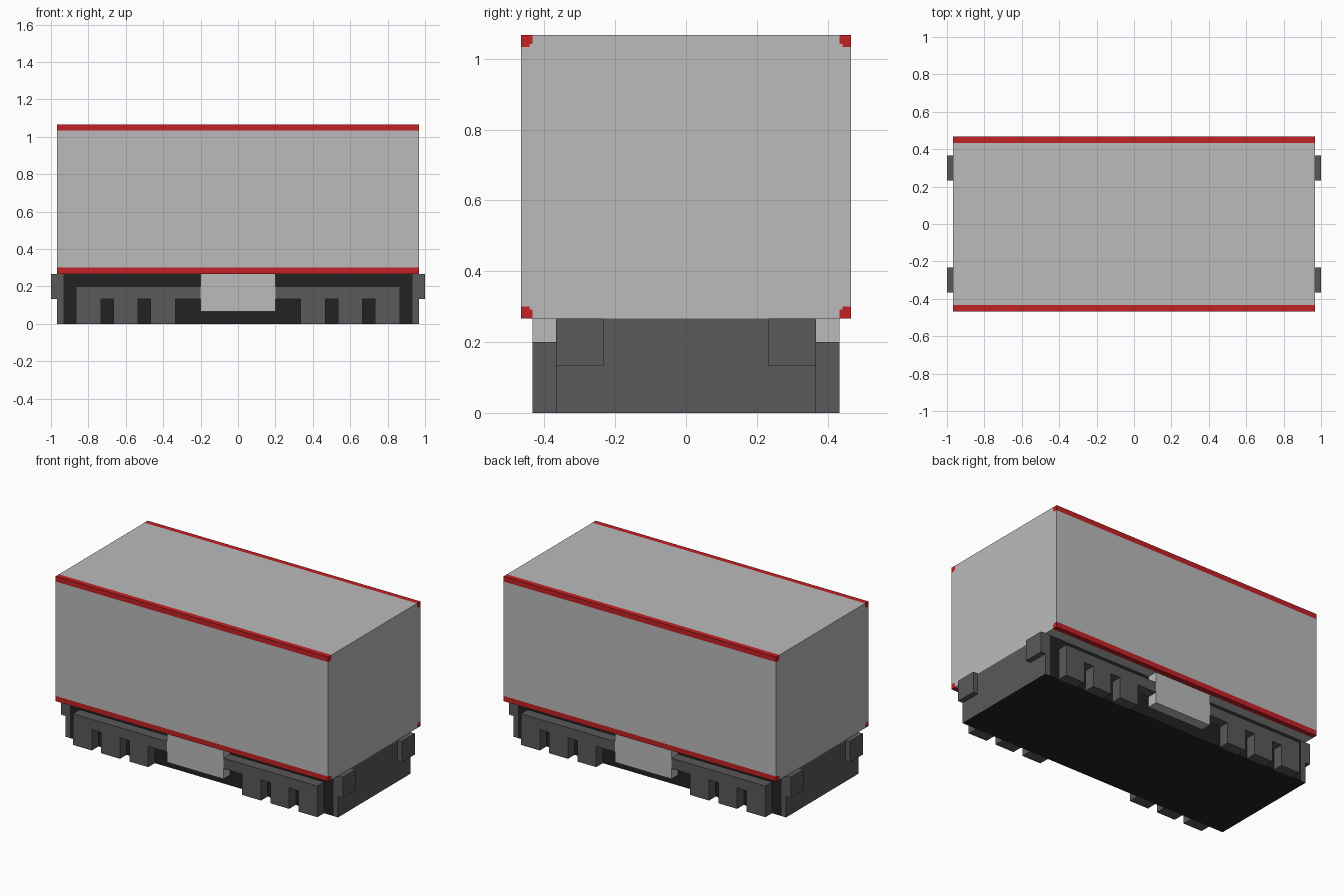
import bpy, bmesh

if "Cube" in bpy.data.objects:
    bpy.data.objects.remove(bpy.data.objects["Cube"])

V = 1 / 30  # building grid unit


def material(name, rgb):
    m = bpy.data.materials.new(name)
    m.use_nodes = True
    m.diffuse_color = (*rgb, 1)
    bsdf = next(n for n in m.node_tree.nodes if n.type == 'BSDF_PRINCIPLED')
    bsdf.inputs["Base Color"].default_value = (*rgb, 1)
    return m


light = material("light grey", (0.497, 0.497, 0.497))
red = material("red", (0.55, 0.015, 0.018))
grey = material("dark grey", (0.100, 0.100, 0.100))
black = material("black", (0.016, 0.016, 0.016))


def prism(name, profile, axis, lo, hi, mat):
    """Extrude a profile along x (profile is y, z) or y (profile is x, z)."""
    def place(p, t):
        return (t, p[0], p[1]) if axis == 'x' else (p[0], t, p[1])
    bm = bmesh.new()
    a = [bm.verts.new(place(p, lo)) for p in profile]
    b = [bm.verts.new(place(p, hi)) for p in profile]
    bm.faces.new(a)
    bm.faces.new(b)
    for i in range(len(a)):
        j = (i + 1) % len(a)
        bm.faces.new((a[i], a[j], b[j], b[i]))
    bmesh.ops.recalc_face_normals(bm, faces=bm.faces)
    mesh = bpy.data.meshes.new(name)
    bm.to_mesh(mesh)
    bm.free()
    mesh.materials.append(mat)
    ob = bpy.data.objects.new(name, mesh)
    bpy.context.collection.objects.link(ob)
    return ob


def box(name, x, y, z, mat):
    rect = [(y[0], z[0]), (y[1], z[0]), (y[1], z[1]), (y[0], z[1])]
    return prism(name, rect, 'x', x[0], x[1], mat)


# Body with stepped long edges, filled by red trim strips
W, Z0, Z1, L = 14 * V, 8 * V, 32 * V, 29 * V
S, N = V, 0.75 * V  # trim size and size at its notch
body = []
for sy, sz in ((-1, -1), (1, -1), (1, 1), (-1, 1)):
    y, z = sy * W, Z0 if sz < 0 else Z1
    steps = [(y, z - sz * S), (y - sy * N, z - sz * S), (y - sy * N, z - sz * N),
             (y - sy * S, z - sz * N), (y - sy * S, z)]
    body += steps if sy * sz < 0 else steps[::-1]
    side = "left" if sz < 0 else "right"
    label = f"{'front' if sy < 0 else 'back'}_{'bottom' if sz < 0 else 'top'}_trim"
    prism(label, steps + [(y, z)], 'x', -L, L, red)
# Corners run around the section, so reverse the order where needed
body = []
for sy, sz in ((-1, -1), (1, -1), (1, 1), (-1, 1)):
    y, z = sy * W, Z0 if sz < 0 else Z1
    steps = [(y, z - sz * S), (y - sy * N, z - sz * S), (y - sy * N, z - sz * N),
             (y - sy * S, z - sz * N), (y - sy * S, z)]
    body += steps if sy * sz > 0 else steps[::-1]
prism("body", body, 'x', -L, L, light)

# Chassis core and grey end plates with black undersides
box("chassis", (-28 * V, 28 * V), (-11 * V, 11 * V), (0, Z0), black)
for sx, side in ((-1, "right"), (1, "left")):
    plate = box(f"{side}_end_plate", sorted((sx * 28 * V, sx * L)),
                (-11 * V, 11 * V), (0, Z0), grey)
    plate.data.materials.append(black)
    for f in plate.data.polygons:
        if f.normal.z < -0.9:
            f.material_index = 1
    # Buffers
    for sy, end in ((-1, "front"), (1, "back")):
        box(f"{side}_{end}_buffer", sorted((sx * L, sx * 30 * V)),
            sorted((sy * 7 * V, sy * 11 * V)), (4 * V, Z0), grey)

# Side frames (comb shaped) and equipment boxes
for sy, end in ((-1, "front"), (1, "back")):
    depth = sorted((sy * 11 * V, sy * 13 * V))
    for sx, side in ((-1, "right"), (1, "left")):
        comb = [(6, 6), (6, 4)]
        for x in (10, 16, 22):
            comb += [(x, 4), (x, 0), (x + 4, 0), (x + 4, 4)]
        comb[-1] = (26, 6)
        prism(f"{end}_{side}_side_frame", [(sx * x * V, z * V) for x, z in comb],
              'y', depth[0], depth[1], grey)
    box(f"{end}_equipment_box", (-6 * V, 6 * V), depth, (2 * V, Z0), light)
